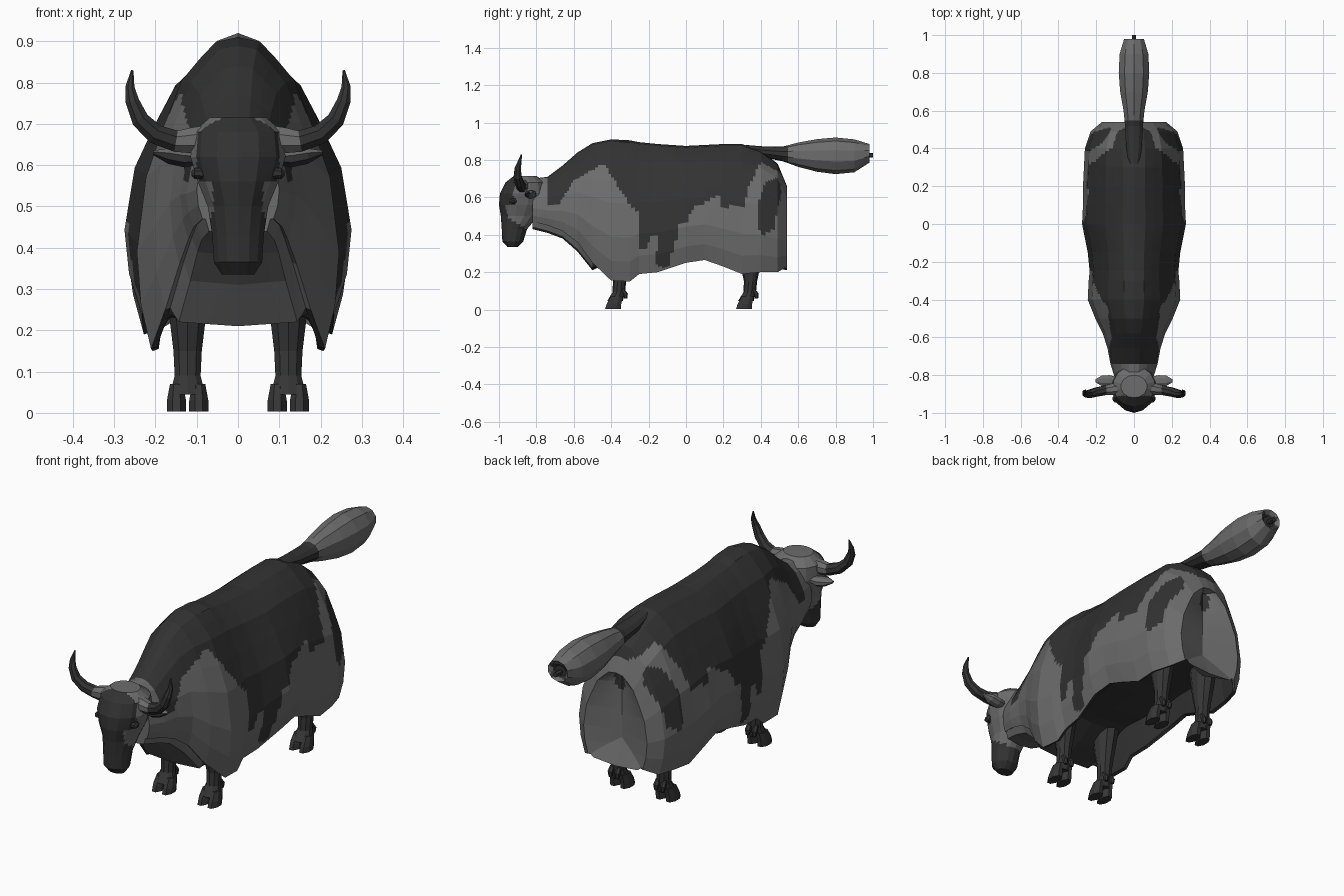
import bpy
import bmesh
import math
from mathutils import Vector

cube = bpy.data.objects.get("Cube")
if cube:
    bpy.data.objects.remove(cube, do_unlink=True)


def material(name, rgb):
    mat = bpy.data.materials.new(name)
    mat.use_nodes = True
    mat.diffuse_color = (*rgb, 1)
    mat.node_tree.nodes["Principled BSDF"].inputs["Base Color"].default_value = (*rgb, 1)
    return mat


LIGHT = material("light grey hair", (.15, .15, .15))
DARK = material("dark grey hair", (.032, .032, .032))
HOOF = material("dark hoof", (.036, .036, .036))
X, Y, Z = Vector((1, 0, 0)), Vector((0, 1, 0)), Vector((0, 0, 1))


def ellipse(center, u, v, sides):
    """Ring of points around a centre, spanned by the half-axes u and v."""
    angles = [math.tau * (k + .5) / sides for k in range(sides)]
    return [Vector(center) + u * math.cos(a) + v * math.sin(a) for a in angles]


def inside(a, b, outline):
    """Even-odd test of the point (a, b) against an outline."""
    hit = False
    for (p, q), (r, s) in zip(outline, outline[1:] + outline[:1]):
        if (q > b) != (s > b) and a < p + (b - q) * (r - p) / (s - q):
            hit = not hit
    return hit


def finish(bm, name, mats, rule=None, cuts=0):
    if cuts:
        bmesh.ops.subdivide_edges(bm, edges=bm.edges[:], cuts=cuts, use_grid_fill=True)
    bmesh.ops.recalc_face_normals(bm, faces=bm.faces[:])
    bm.normal_update()
    if rule:
        for f in bm.faces:
            f.material_index = int(rule(f.calc_center_median(), f.normal))
    mesh = bpy.data.meshes.new(name)
    bm.to_mesh(mesh)
    bm.free()
    for mat in mats:
        mesh.materials.append(mat)
    obj = bpy.data.objects.new(name, mesh)
    bpy.context.scene.collection.objects.link(obj)
    return obj


def skin(bm, rings):
    """Join successive rings with quads."""
    loops = [[bm.verts.new(p) for p in ring] for ring in rings]
    for lo, hi in zip(loops, loops[1:]):
        for k in range(len(lo)):
            n = (k + 1) % len(lo)
            bm.faces.new((lo[k], lo[n], hi[n], hi[k]))
    return loops


def loft(name, rings, mats, rule=None, cuts=0):
    bm = bmesh.new()
    loops = skin(bm, rings)
    bm.faces.new(loops[0])
    bm.faces.new(loops[-1])
    return finish(bm, name, mats, rule, cuts)


# Body: hump, rump and the long hair skirt, open underneath
stations = [  # y, half width, top, hem, belly
    (-.82, .1, .7, .47, .44), (-.74, .125, .71, .45, .42), (-.66, .14, .77, .42, .39),
    (-.58, .165, .84, .36, .32), (-.5, .205, .89, .25, .22), (-.4, .245, .91, .155, .27),
    (-.3, .24, .905, .15, .33), (-.25, .235, .895, .19, .34), (-.15, .245, .885, .2, .34),
    (0, .275, .875, .25, .35), (.1, .27, .88, .265, .36), (.2, .27, .885, .23, .36),
    (.3, .265, .885, .19, .36), (.4, .26, .85, .2, .36), (.49, .23, .78, .2, .34),
    (.54, .17, .66, .23, .22)]
flank = [(.22, .985), (.38, .93), (.56, .86), (.74, .71), (.91, .55), (1, .31), (.96, .14), (.86, 0)]


def body_ring(y, w, top, hem, belly):
    side = [(w * a, hem + (top - hem) * b) for a, b in flank]
    side += [(w * .8, hem + .005), (w * .7, belly)]
    right = [(-x, z) for x, z in reversed(side)]
    points = [(0, top)] + side + [(0, belly - .01)] + right
    return [Vector((x, y, z)) for x, z in points]


upper_patch = [
    (-.74, 1), (-.74, .56), (-.68, .56), (-.6, .69), (-.44, .78), (-.37, .67), (-.3, .56),
    (-.25, .52), (-.25, .33), (-.21, .33), (-.19, .4), (-.14, .4), (-.17, .24), (-.1, .22),
    (-.05, .38), (-.05, .45), (.01, .47), (.03, .54), (.18, .61), (.19, .55), (.31, .55),
    (.34, .67), (.4, .79), (.52, .72), (.52, 1)]
rump_patch = [(.38, .43), (.38, .56), (.43, .69), (.5, .7), (.51, .63), (.47, .43), (.42, .4)]


def body_rule(c, n):
    if c.y > -.5 and c.y < .5 and (n.z < -.5 or n.x * c.x < -.01 and c.z < .37):
        return True
    if inside(c.y, c.z, upper_patch):
        return True
    return abs(n.x) > .4 and inside(c.y, c.z, rump_patch)


bm = bmesh.new()
loops = skin(bm, [body_ring(*s) for s in stations])
# Close both ends; the rear gets a groove between two lobes
for loop, shift in ((loops[0], 0), (loops[-1], -.05)):
    half = len(loop) // 2
    mids = [loop[0]]
    for k in range(1, half):
        mids.append(bm.verts.new((0, loop[k].co.y + shift, loop[k].co.z)))
    mids.append(loop[half])
    for k in range(half):
        for a, b in ((loop[k], loop[k + 1]), (loop[-k], loop[-k - 1])):
            corners = list(dict.fromkeys((mids[k], a, b, mids[k + 1])))
            bm.faces.new(corners)
finish(bm, "body", [LIGHT, DARK], body_rule, 6)

# Head, narrowing down to the muzzle
head_levels = [  # z, front, back, half width
    (.335, -.955, -.9, .04), (.365, -.982, -.87, .06), (.43, -.985, -.85, .064),
    (.5, -.99, -.79, .075), (.56, -1, -.75, .1), (.62, -.995, -.74, .118),
    (.68, -.965, -.75, .112), (.715, -.92, -.8, .07)]


def head_rule(c, n):
    muzzle = c.z < .52 - .6 * (c.y + 1)
    forehead = c.z > .56 and c.y < -.91 and abs(c.x) < .1
    bridge = c.y < -.95 and abs(c.x) < .06
    return muzzle or forehead or bridge


loft("head", [ellipse((0, (f + b) / 2, z), X * w, Y * (b - f) / 2, 14)
              for z, f, b, w in head_levels], [LIGHT, DARK], head_rule, 4)

# Tail with a bushy tuft
tail_rings = [  # y, z, half width, half height
    (.32, .86, .03, .02), (.42, .842, .045, .03), (.52, .832, .05, .04), (.6, .828, .058, .065),
    (.7, .824, .077, .087), (.8, .822, .085, .098), (.9, .822, .08, .088),
    (.98, .835, .055, .05), (.96, .83, .03, .025)]
loft("tail", [ellipse((0, y, z), X * a, Z * b, 10) for y, z, a, b in tail_rings],
     [LIGHT, DARK], lambda c, n: c.y < .56 or (c.y > .95 and abs(c.x) < .04 and abs(c.z - .83) < .03), 2)
loft("tail_tip", [ellipse((0, y, .825), X * .012, Z * .012, 6) for y in (.95, 1)], [DARK])

horn_path = [  # x, y, z, radius
    (.07, -.87, .665, .035), (.11, -.875, .66, .034), (.15, -.88, .658, .028),
    (.2, -.89, .675, .026), (.237, -.9, .71, .023), (.256, -.9, .755, .018),
    (.262, -.89, .79, .012), (.256, -.88, .83, .003)]
leg_levels = [  # z, y, half width, half depth
    (.045, -.38, .045, .042), (.09, -.36, .033, .034), (.15, -.355, .036, .035),
    (.22, -.355, .045, .05), (.38, -.35, .06, .08)]
toe_levels = [  # z, y, half width, half depth
    (.003, -.39, .025, .046), (.03, -.385, .025, .042), (.07, -.37, .017, .034)]
ear_path = [  # x, z, half depth, half height
    (.08, .615, .02, .012), (.13, .615, .032, .022), (.17, .622, .03, .02), (.205, .63, .008, .006)]

for s, side in ((1, "left"), (-1, "right")):
    # Horns with pale bases
    rings = []
    for k, (x, y, z, r) in enumerate(horn_path):
        before = horn_path[max(k - 1, 0)]
        after = horn_path[min(k + 1, len(horn_path) - 1)]
        across = Vector((before[2] - after[2], 0, after[0] - before[0])).normalized()
        across.x *= s
        rings.append(ellipse((s * x, y, z), Y * r, across * r, 8))
    loft(side + "_horn", rings, [LIGHT, DARK], lambda c, n: abs(c.x) > .145, 1)
    # Ears
    loft(side + "_ear", [ellipse((s * x, -.83, z), Y * a, Z * b, 8) for x, z, a, b in ear_path],
         [LIGHT, DARK], lambda c, n: n.y < -.3 and n.z < .3)
    # Eyes
    loft(side + "_eye", [ellipse((s * x, -.925, .58), Y * r, Z * r * .7, 8)
                         for x, r in ((.08, .022), (.105, .02), (.113, .008))], [DARK])
    # Legs, each with two toes and two dewclaws
    for shift, end in ((0, "front"), (.7, "rear")):
        name = end + "_" + side
        loft(name + "_leg", [ellipse((s * .122, y + shift, z), X * a, Y * b, 10)
                             for z, y, a, b in leg_levels], [HOOF])
        for t in (-1, 1):
            loft(name + "_toe", [ellipse((s * .122 + t * .027, y + shift, z), X * a, Y * b, 8)
                                 for z, y, a, b in toe_levels], [HOOF])
            loft(name + "_dewclaw", [ellipse((s * .122 + t * .018, y + shift, z), X * r, Y * r, 6)
                                     for z, y, r in ((.06, -.322, .008), (.085, -.325, .014), (.11, -.34, .01))],
                 [HOOF])
